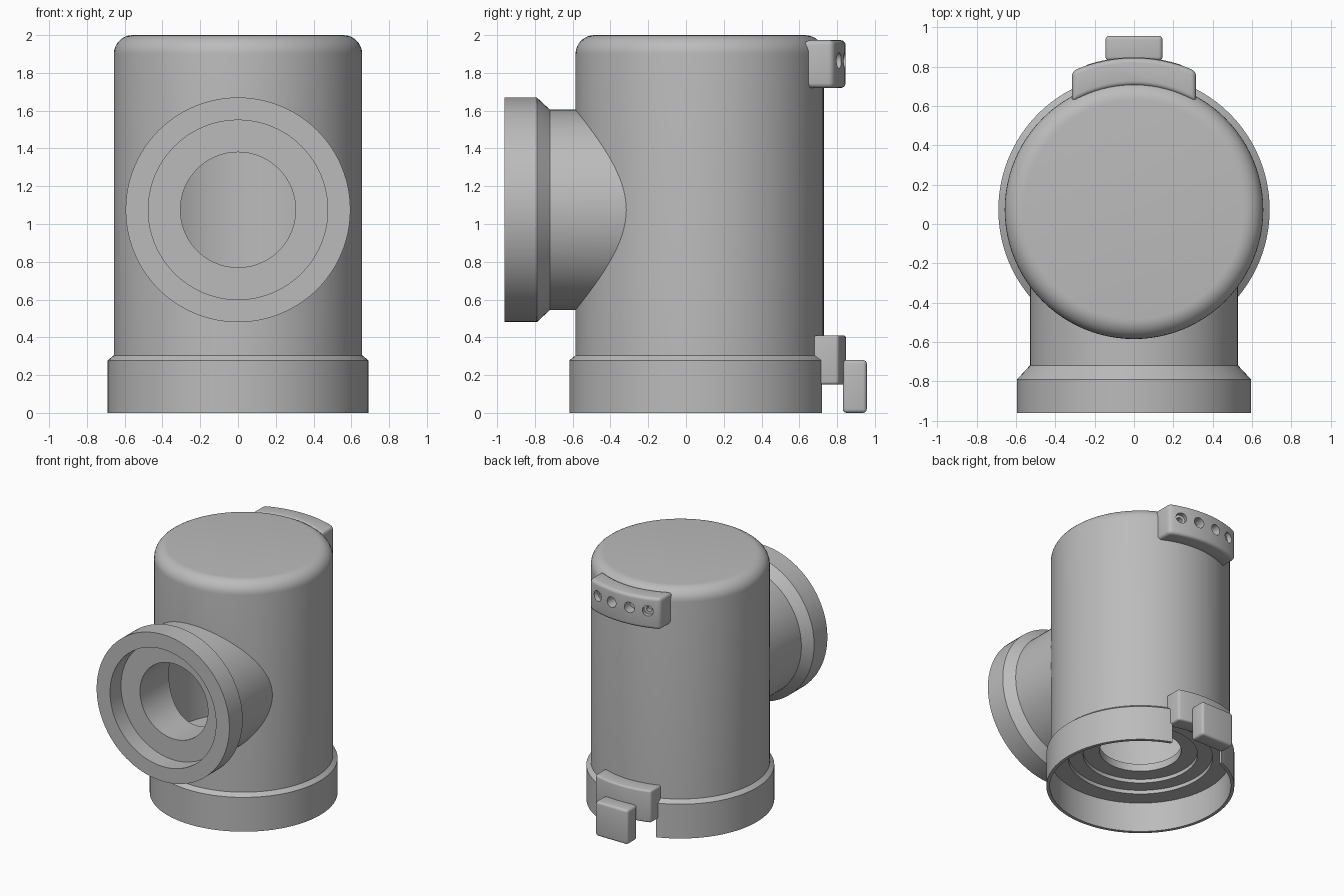
import bpy, bmesh, math
from mathutils import Matrix, Vector

cube = bpy.data.objects.get("Cube")
if cube:
    bpy.data.objects.remove(cube, do_unlink=True)

CY = 0.0725                      # body axis
PIPE_Z = 1.075                   # inlet axis height
AXIS = Matrix.Translation((0, CY, 0))
INLET = Matrix.Translation((0, 0, PIPE_Z)) @ Matrix.Rotation(math.radians(90), 4, 'X')

grey = bpy.data.materials.new("light_grey_plastic")
grey.use_nodes = True
colour = (0.5, 0.5, 0.5, 1)
grey.diffuse_color = colour
grey.node_tree.nodes["Principled BSDF"].inputs["Base Color"].default_value = colour


def make(name, bm, matrix=Matrix()):
    bmesh.ops.remove_doubles(bm, verts=bm.verts, dist=1e-5)
    bmesh.ops.recalc_face_normals(bm, faces=bm.faces)
    bm.transform(matrix)
    mesh = bpy.data.meshes.new(name)
    bm.to_mesh(mesh)
    bm.free()
    mesh.materials.append(grey)
    ob = bpy.data.objects.new(name, mesh)
    bpy.context.collection.objects.link(ob)
    return ob


def lathe(name, profile, matrix, steps=96):
    """Spin a closed (radius, height) outline about local z."""
    bm = bmesh.new()
    vs = [bm.verts.new((r, 0, z)) for r, z in profile]
    es = [bm.edges.new((a, b)) for a, b in zip(vs, vs[1:] + vs[:1])
          if a.co.x > 0 or b.co.x > 0]
    bmesh.ops.spin(bm, geom=vs + es, cent=(0, 0, 0), axis=(0, 0, 1),
                   angle=math.tau, steps=steps)
    return make(name, bm, matrix)


def cylinder(name, radius, low, high, matrix, steps=96):
    return lathe(name, [(0, low), (radius, low), (radius, high), (0, high)], matrix, steps)


def prism(name, outline, low, high):
    bm = bmesh.new()
    face = bm.faces.new([bm.verts.new((x, y, low)) for x, y in outline])
    new = bmesh.ops.extrude_face_region(bm, geom=[face])["geom"]
    bmesh.ops.translate(bm, vec=(0, 0, high - low),
                        verts=[v for v in new if isinstance(v, bmesh.types.BMVert)])
    return make(name, bm)


def arc_block(name, inner, outer, half, low, high):
    """Block whose front and back follow the body, with flat parallel ends."""
    xs = [half * (i / 8 - 1) for i in range(17)]

    def arc(r):
        return [(x, CY + math.sqrt(r * r - x * x)) for x in xs]
    return prism(name, arc(outer) + arc(inner)[::-1], low, high)


def activate(ob):
    bpy.ops.object.select_all(action='DESELECT')
    ob.select_set(True)
    bpy.context.view_layer.objects.active = ob


def cut(ob, *cutters):
    activate(ob)
    for c in cutters:
        mod = ob.modifiers.new("cut", 'BOOLEAN')
        mod.operation, mod.solver, mod.object = 'DIFFERENCE', 'EXACT', c
        bpy.ops.object.modifier_apply(modifier=mod.name)
        bpy.data.objects.remove(c, do_unlink=True)


def soften(ob, width):
    activate(ob)
    mod = ob.modifiers.new("round", 'BEVEL')
    mod.width, mod.segments, mod.angle_limit = width, 4, math.radians(40)
    bpy.ops.object.modifier_apply(modifier=mod.name)


# Hollow body: skirt, wall, rounded cap, cavity and stepped floor
R, F, TOP = 0.6575, 0.1, 2.0
cap = [(R - F + F * math.cos(t), TOP - F + F * math.sin(t))
       for t in (math.pi / 2 * i / 8 for i in range(9))]
outside = [(0.665, 0), (0.69, 0), (0.69, 0.278), (R, 0.305)] + cap + [(0, TOP)]
cavity = [(0, 1.92), (0.6, 1.92), (0.6, 0.36), (0.3, 0.36)]
floor = [(0.3, 0.3), (0.42, 0.3), (0.42, 0.27), (0.53, 0.27), (0.53, 0.24), (0.665, 0.24)]
body = lathe("body", outside + cavity + floor, AXIS)
notch = prism("notch_cutter", [(-0.235, 0.55), (0.235, 0.55), (0.235, 1), (-0.235, 1)], -0.1, 0.22)
cut(body, cylinder("port_cutter", 0.4, 0.2, 1, INLET), notch)

# Side inlet with flange, chamfer, socket and bore
inlet = lathe("inlet_pipe", [(0.305, 0.2), (0.53, 0.2), (0.53, 0.72), (0.595, 0.79),
                             (0.595, 0.96), (0.475, 0.96), (0.475, 0.82), (0.305, 0.82)], INLET)
cut(inlet, cylinder("cavity_cutter", 0.605, 0.1, 1.9, AXIS))

# Upper bracket with four radial holes, the outer pair stepped
bracket = arc_block("upper_bracket", 0.63, 0.772, 0.315, 1.72, 1.973)
soften(bracket, 0.025)
for x in (-0.225, -0.08, 0.08, 0.225):
    turn = Matrix.Rotation(-math.asin(x / 0.772), 4, 'Z')
    hole = Matrix.Translation((0, CY, 1.865)) @ turn @ Matrix.Rotation(math.radians(-90), 4, 'X')
    stepped = abs(x) > 0.1
    drills = [cylinder("hole_cutter", 0.042, 0.735 if stepped else 0.69, 0.9, hole, 32)]
    if stepped:
        drills.append(cylinder("pin_cutter", 0.022, 0.69, 0.9, hole, 24))
    cut(bracket, *drills)

# Lower latch: curved base and hanging tab
latch = arc_block("latch_base", 0.645, 0.775, 0.25, 0.15, 0.41)
soften(latch, 0.015)
tab = prism("latch_tab", [(-0.145, 0.83), (0.145, 0.83), (0.145, 0.957), (-0.145, 0.957)], 0, 0.28)
soften(tab, 0.02)

for ob in (body, inlet, bracket, latch, tab):
    activate(ob)
    bpy.ops.object.shade_smooth_by_angle(angle=math.radians(30))
